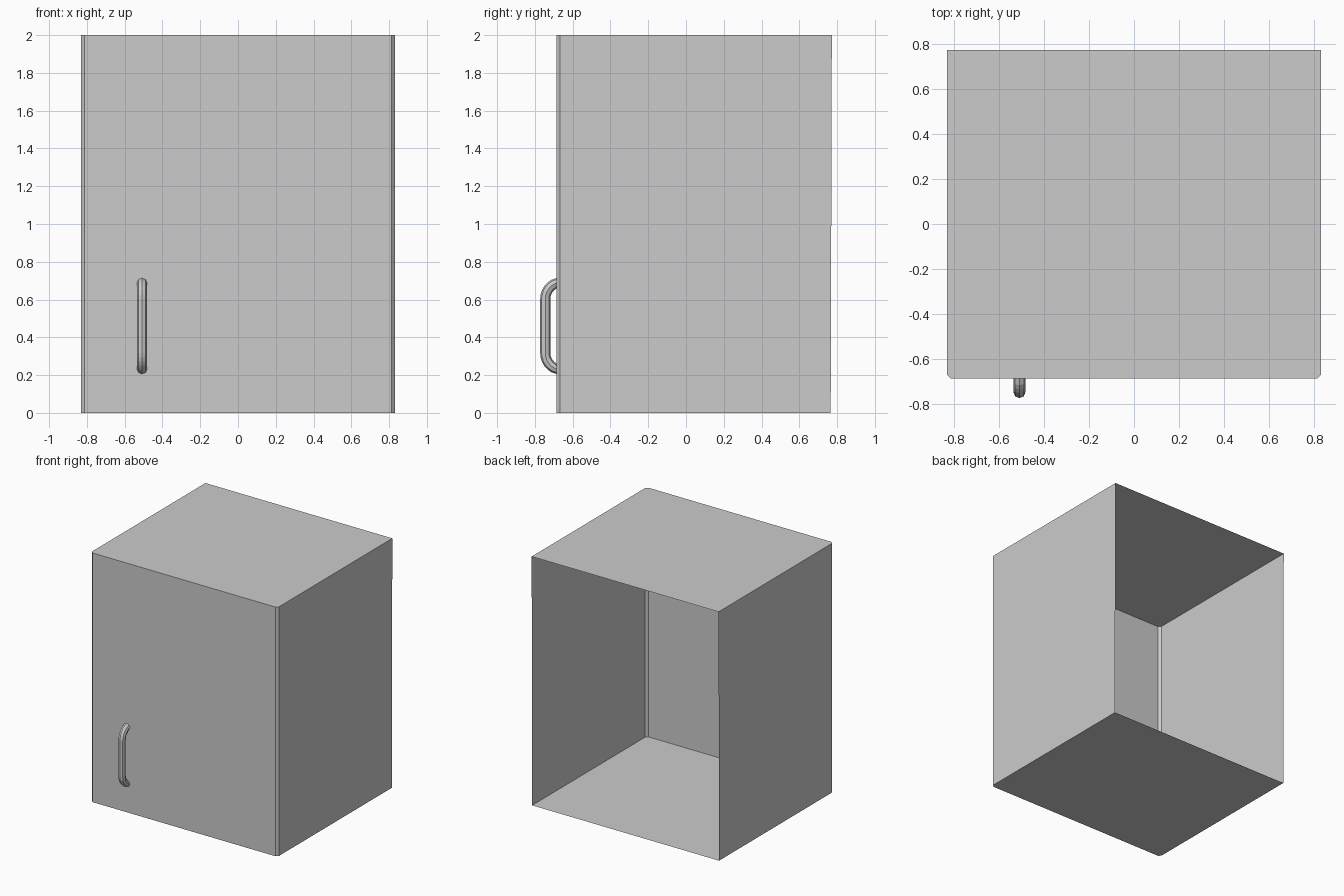
import bpy, bmesh
from math import sin, cos, tau, radians

if "Cube" in bpy.data.objects:
    bpy.data.objects.remove(bpy.data.objects["Cube"])


def make_object(name, bm):
    bmesh.ops.recalc_face_normals(bm, faces=bm.faces)
    mesh = bpy.data.meshes.new(name)
    bm.to_mesh(mesh)
    bm.free()
    obj = bpy.data.objects.new(name, mesh)
    bpy.context.collection.objects.link(obj)
    return obj


FRONT = -0.685

# Cabinet shell: thin walls, chamfered front corners, open back
outline = [(-0.83, 0.772), (-0.83, -0.667), (-0.812, FRONT),
           (0.812, FRONT), (0.83, -0.667), (0.83, 0.772)]
bm = bmesh.new()
low = [bm.verts.new((x, y - (0.006 if y > 0 else 0), 0)) for x, y in outline]
high = [bm.verts.new((x, y, 2)) for x, y in outline]
for i in range(len(outline) - 1):
    bm.faces.new((low[i], low[i + 1], high[i + 1], high[i]))
bm.faces.new(low)
bm.faces.new(high)
make_object("cabinet_shell", bm)

# Handle: octagonal tube swept along a rounded bracket path
X, RADIUS, BEND, SIDES, STEPS = -0.508, 0.027, 0.09, 8, 6
CENTRE_Y, Z_LOW, Z_HIGH = -0.655, 0.317, 0.603
SWING = radians(71)
path = [(Z_HIGH, SWING * (1 - i / STEPS)) for i in range(STEPS + 1)]
path += [(Z_LOW, -SWING * i / STEPS) for i in range(STEPS + 1)]

bm = bmesh.new()
rings = []
for n, (z, a) in enumerate(path):
    ring = []
    for k in range(SIDES):
        t = tau * k / SIDES
        r = BEND + RADIUS * cos(t)
        y = CENTRE_Y - r * cos(a)
        # End rings lie flat on the door
        if n in (0, len(path) - 1):
            y = FRONT
        ring.append(bm.verts.new((X + RADIUS * sin(t), y, z + r * sin(a))))
    rings.append(ring)
for a, b in zip(rings, rings[1:]):
    for k in range(SIDES):
        j = (k + 1) % SIDES
        bm.faces.new((a[k], a[j], b[j], b[k]))
make_object("door_handle", bm)
